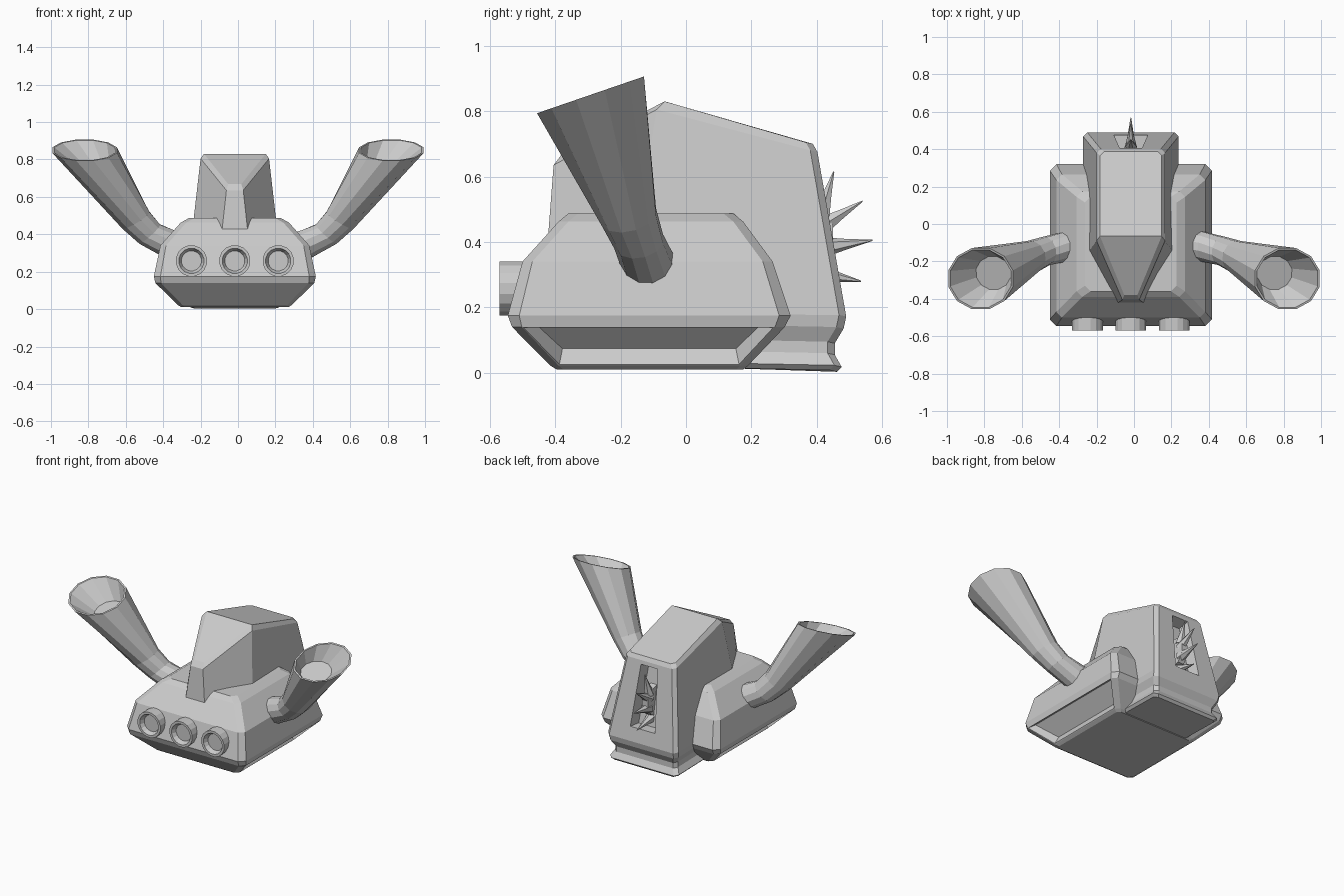
import bpy, bmesh, math
from mathutils import Vector

if "Cube" in bpy.data.objects:
    bpy.data.objects.remove(bpy.data.objects["Cube"])

CX = -0.017  # centre line of the hull


def finish(name, bm):
    me = bpy.data.meshes.new(name)
    bm.to_mesh(me)
    bm.free()
    ob = bpy.data.objects.new(name, me)
    bpy.context.collection.objects.link(ob)
    return ob


def loft(rings, split_caps=False):
    """Skin a stack of equal-length rings and close both ends."""
    bm = bmesh.new()
    vs = [[bm.verts.new(p) for p in r] for r in rings]
    n = len(vs[0])
    for a, b in zip(vs, vs[1:]):
        for i in range(n):
            j = (i + 1) % n
            bm.faces.new((a[i], a[j], b[j], b[i]))
    for r in (vs[0], vs[-1]):
        if split_caps:
            bm.faces.new((r[0], r[1], r[2], r[7]))
            bm.faces.new(r[2:])
        else:
            bm.faces.new(r)
    bmesh.ops.recalc_face_normals(bm, faces=bm.faces)
    return bm


def circle(c, normal, r, n=12):
    c, w = Vector(c), Vector(normal).normalized()
    u = Vector((0, 1, 0)) if abs(w.y) < 0.9 else Vector((1, 0, 0))
    u = (u - w * u.dot(w)).normalized()
    v = w.cross(u)
    return [c + r * (math.cos(t) * u + math.sin(t) * v)
            for t in (2 * math.pi * (i + 0.5) / n for i in range(n))]


def chamfered_rect(z, hx, y0, y1, c):
    return [(CX + x, y, z) for x, y in (
        (-hx + c, y0), (hx - c, y0), (hx, y0 + c), (hx, y1 - c),
        (hx - c, y1), (-hx + c, y1), (-hx, y1 - c), (-hx, y0 + c))]


# Main hull: stacked chamfered rectangles
hull = loft([chamfered_rect(*r) for r in (
    (0.010, 0.285, -0.395, 0.175, 0.02),
    (0.022, 0.305, -0.415, 0.190, 0.025),
    (0.140, 0.425, -0.532, 0.302, 0.03),
    (0.175, 0.433, -0.545, 0.320, 0.035),
    (0.340, 0.398, -0.500, 0.265, 0.03),
    (0.462, 0.290, -0.390, 0.175, 0.03),
    (0.487, 0.245, -0.360, 0.145, 0.03))])
# Recessed panels in the lower flanks
panels = [f for f in hull.faces if abs(f.normal.x) > 0.5 and abs(f.normal.y) < 0.1
          and 0.06 < f.calc_center_median().z < 0.11]
bmesh.ops.inset_individual(hull, faces=panels, thickness=0.006)
bmesh.ops.inset_individual(hull, faces=panels, thickness=0.02, depth=-0.05)
finish("hull", hull)


# Rear tower with a wedge-shaped nose
def tower_ring(wf, yf, zf, ws, ys, zs, yb, zb, c=0.022):
    half = [(wf, yf, zf), (ws, ys, zs), (ws, yb - c, zb + 0.005), (ws - c, yb, zb)]
    right = [(CX + x, y, z) for x, y, z in half]
    left = [(CX - x, y, z) for x, y, z in half]
    return [left[0]] + right + left[:0:-1]


def foot(z, w, yb):
    return tower_ring(0.15, 0.0, z + 0.012, w, 0.1, z + 0.012, yb, z)


tower = loft([
    foot(0.003, 0.235, 0.462), foot(0.018, 0.25, 0.476),
    foot(0.055, 0.228, 0.455), foot(0.090, 0.228, 0.455), foot(0.135, 0.25, 0.482),
    tower_ring(0.095, -0.44, 0.18, 0.255, -0.19, 0.18, 0.49, 0.172),
    tower_ring(0.045, -0.405, 0.635, 0.183, -0.09, 0.805, 0.402, 0.675),
    tower_ring(0.035, -0.38, 0.668, 0.165, -0.065, 0.83, 0.388, 0.70)], True)
# Tapered slot in the back of the tower
back = max((f for f in tower.faces if 0.3 < f.calc_center_median().z < 0.6),
           key=lambda f: f.normal.y)
bmesh.ops.inset_individual(tower, faces=[back], thickness=0.03)
for v in back.verts:
    top = v.co.z > 0.45
    v.co.x = CX + math.copysign(0.06 if top else 0.09, v.co.x - CX)
    v.co.z = 0.65 if top else 0.26
    v.co.y = 0.402 + (0.675 - v.co.z) * 0.175
bmesh.ops.inset_individual(tower, faces=[back], thickness=0.015, depth=-0.07)
finish("tower", tower)

# Spiked wheel in the slot
finish("spike_hub", loft([circle((CX + s * 0.022, 0.355, 0.42), (1, 0, 0), 0.10, 10)
                          for s in (-1, 1)]))
for i, (by, bz, ty, tz) in enumerate((
        (0.415, 0.49, 0.452, 0.615), (0.425, 0.455, 0.54, 0.525),
        (0.43, 0.385, 0.57, 0.405), (0.40, 0.305, 0.535, 0.28))):
    a, b = Vector((CX, by, bz)), Vector((CX, ty, tz))
    d = b - a
    finish(f"spike_{i + 1}", loft([
        circle(a - 0.15 * d, d, 0.034, 6), circle(a + 0.4 * d, d, 0.017, 6),
        circle(b, d, 0.002, 6)]))

# Flared horns on both sides: outer skin, rim, then inner cup
horn_path = (
    ((0.25, -0.11, 0.31), (0.97, -0.1, 0.25), 0.085),
    ((0.362, -0.12, 0.345), (0.97, -0.1, 0.25), 0.082),
    ((0.473, -0.145, 0.402), (0.67, -0.15, 0.74), 0.078),
    ((0.547, -0.175, 0.477), (0.52, -0.2, 0.85), 0.088),
    ((0.82, -0.292, 0.85), (0, -0.325, 0.946), 0.179),
    ((0.82, -0.292, 0.85), (0, -0.325, 0.946), 0.168),
    ((0.752, -0.262, 0.757), (0.1, -0.3, 0.94), 0.095))
for side, s in (("left", -1), ("right", 1)):
    finish(f"{side}_horn", loft([[(s * p.x, p.y, p.z) for p in circle(*r)]
                                 for r in horn_path]))

# Three round front lamps with recessed centres
for i, dx in enumerate((-0.232, 0, 0.232)):
    finish(f"lamp_{i + 1}", loft([circle((CX + dx, y, 0.258), (0, -1, 0), r, 16)
                                  for y, r in ((-0.46, 0.084), (-0.57, 0.084),
                                               (-0.57, 0.068), (-0.542, 0.054))]))
